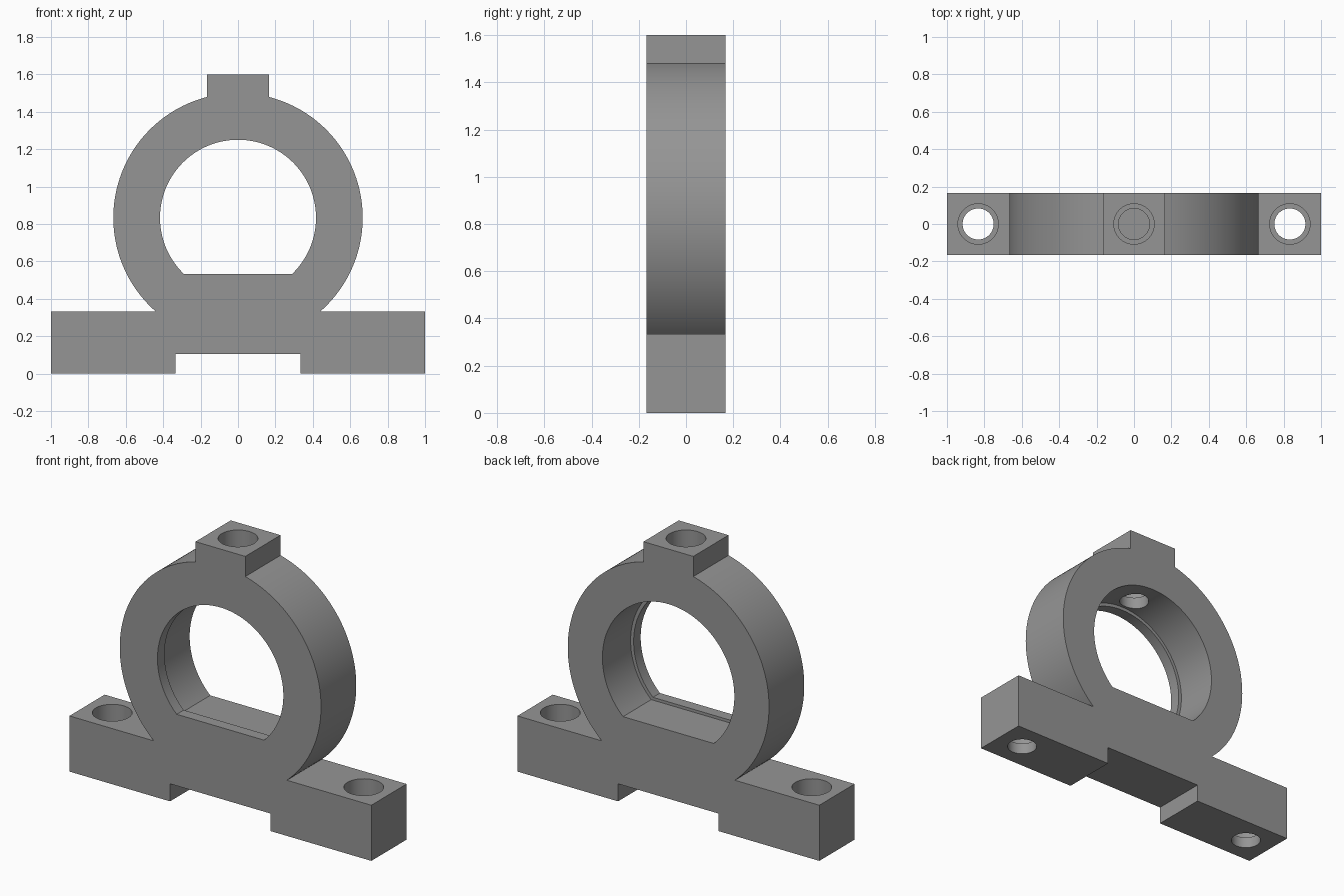
import bpy, bmesh, math

if "Cube" in bpy.data.objects:
    bpy.data.objects.remove(bpy.data.objects["Cube"])

HALF = 1 / 6          # half thickness of the block
CZ, R = 5 / 6, 2 / 3  # ring centre height and outer radius

grey = bpy.data.materials.new("grey metal")
grey.diffuse_color = (0.3, 0.3, 0.3, 1)
grey.use_nodes = True
grey.node_tree.nodes["Principled BSDF"].inputs["Base Color"].default_value = grey.diffuse_color


def arc(r, a0, a1, n):
    return [(r * math.cos(a0 + (a1 - a0) * i / n),
             CZ + r * math.sin(a0 + (a1 - a0) * i / n)) for i in range(n + 1)]


def extrude_profile(name, pts, y0, y1):
    """Extrude an x-z outline from y0 to y1."""
    bm = bmesh.new()
    face = bm.faces.new([bm.verts.new((x, y0, z)) for x, z in pts])
    new = bmesh.ops.extrude_face_region(bm, geom=[face])["geom"]
    bmesh.ops.translate(bm, vec=(0, y1 - y0, 0),
                        verts=[v for v in new if isinstance(v, bmesh.types.BMVert)])
    bmesh.ops.recalc_face_normals(bm, faces=bm.faces)
    mesh = bpy.data.meshes.new(name)
    bm.to_mesh(mesh)
    bm.free()
    mesh.materials.append(grey)
    ob = bpy.data.objects.new(name, mesh)
    bpy.context.collection.objects.link(ob)
    return ob


def cut(body, cutter):
    """Subtract the cutter from the body and discard it."""
    mod = body.modifiers.new("cut", "BOOLEAN")
    mod.operation, mod.solver, mod.object = "DIFFERENCE", "EXACT", cutter
    bpy.context.view_layer.objects.active = body
    bpy.ops.object.modifier_apply(modifier=mod.name)
    bpy.data.objects.remove(cutter)


def d_cutter(r, flat_z, y0, y1):
    """Round bore with a flat floor."""
    a = math.asin((flat_z - CZ) / r)
    return extrude_profile("bore_cutter", arc(r, a, math.pi - a, 112), y0, y1)


def hole_cutter(x, r, z0, z1):
    bpy.ops.mesh.primitive_cylinder_add(vertices=64, radius=r, depth=z1 - z0,
                                        location=(x, 0, (z0 + z1) / 2))
    ob = bpy.context.object
    ob.data.materials.append(grey)
    return ob


# Outline: notched foot, ring and top pad (right half, then mirrored)
low = math.asin((1 / 3 - CZ) / R)
pad = 0.165
right = [(1 / 3, 0.105), (1 / 3, 0), (1, 0), (1, 1 / 3)]
right += arc(R, low, math.acos(pad / R), 72) + [(pad, 1.6)]
outline = right + [(-x, z) for x, z in reversed(right)]
body = extrude_profile("bearing_block", outline, -HALF, HALF)

# Bore: narrow lip at the front, wider pocket from the back
cut(body, d_cutter(0.417, 0.533, -0.3, 0.0))
cut(body, d_cutter(0.437, 0.516, -0.1, 0.3))

# Counterbored bolt holes in the feet and the pad
for x, bottom, top in ((-5 / 6, 0, 1 / 3), (5 / 6, 0, 1 / 3), (0, 1.27, 1.6)):
    cut(body, hole_cutter(x, 0.083, bottom - 0.1, top + 0.1))
    cut(body, hole_cutter(x, 0.108, bottom + 0.067, top + 0.1))

# Smooth round walls, keep hard edges
bpy.ops.object.select_all(action="DESELECT")
body.select_set(True)
bpy.context.view_layer.objects.active = body
bpy.ops.object.shade_smooth_by_angle(angle=math.radians(30))
